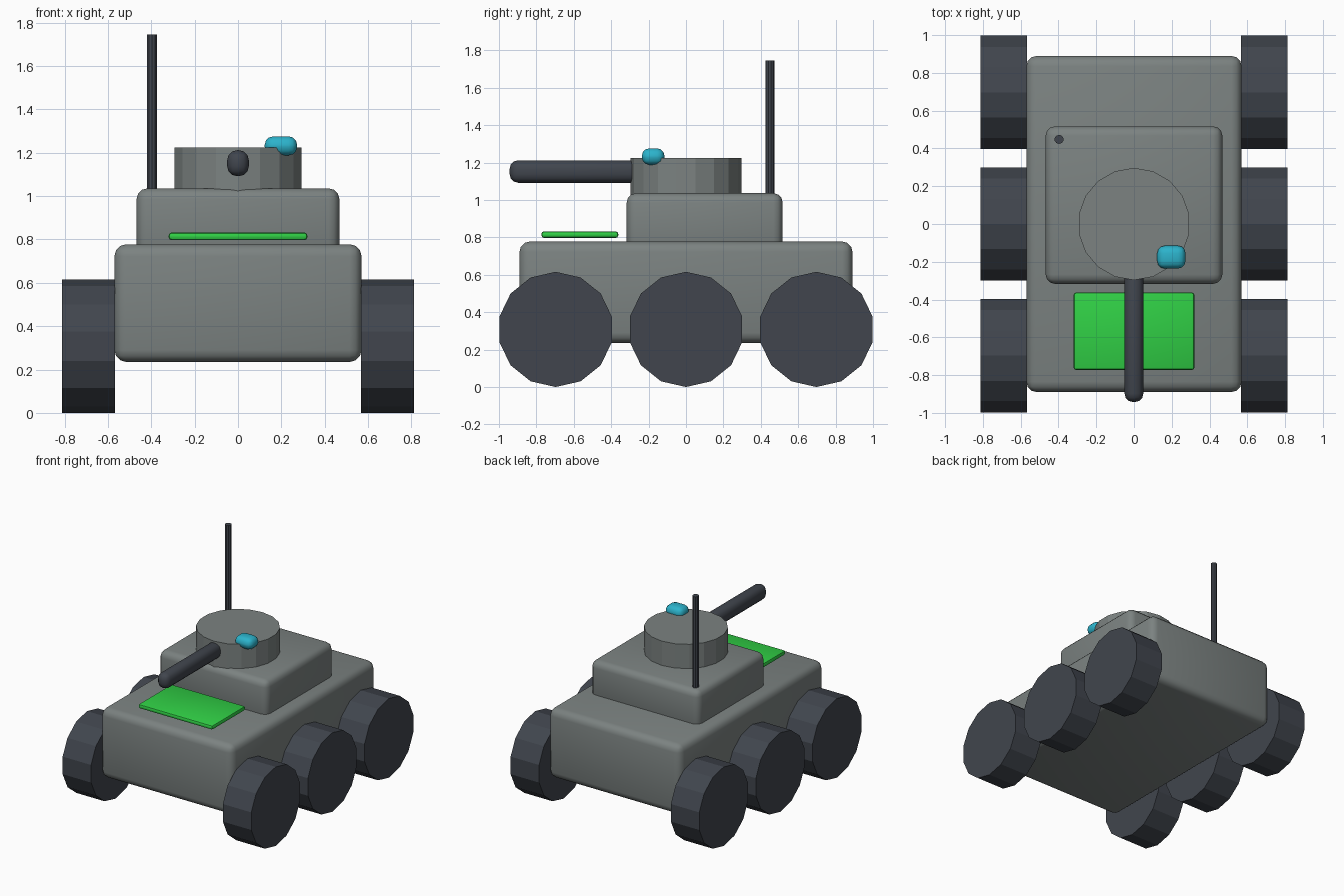
import bpy, bmesh, math
from mathutils import Matrix

if "Cube" in bpy.data.objects:
    bpy.data.objects.remove(bpy.data.objects["Cube"])


def material(name, rgb):
    m = bpy.data.materials.new(name)
    m.diffuse_color = (*rgb, 1.0)
    m.use_nodes = True
    m.node_tree.nodes["Principled BSDF"].inputs["Base Color"].default_value = m.diffuse_color
    return m


armour = material("armour_grey", (0.20, 0.225, 0.22))
dark = material("dark_rubber", (0.052, 0.060, 0.075))
green = material("panel_green", (0.03, 0.63, 0.06))
cyan = material("sensor_cyan", (0.025, 0.45, 0.60))


def finish(bm, name, mat, smooth):
    mesh = bpy.data.meshes.new(name)
    bm.normal_update()
    bm.to_mesh(mesh)
    bm.free()
    mesh.materials.append(mat)
    for p in mesh.polygons:
        p.use_smooth = smooth
    ob = bpy.data.objects.new(name, mesh)
    bpy.context.collection.objects.link(ob)
    return ob


def rounded_box(name, lo, hi, bevel, segments, mat):
    """Box between two corners with rounded edges."""
    size = [b - a for a, b in zip(lo, hi)]
    centre = [(a + b) / 2 for a, b in zip(lo, hi)]
    bm = bmesh.new()
    bmesh.ops.create_cube(bm, size=1.0, matrix=Matrix.Translation(centre) @ Matrix.Diagonal((*size, 1)))
    bmesh.ops.bevel(bm, geom=bm.edges[:], offset=bevel, segments=segments,
                    profile=0.5, affect='EDGES')
    ob = finish(bm, name, mat, True)
    bpy.ops.object.select_all(action='DESELECT')
    ob.select_set(True)
    bpy.context.view_layer.objects.active = ob
    bpy.ops.object.shade_smooth_by_angle(angle=math.radians(35))
    return ob


def cylinder(name, centre, radius, depth, sides, mat, rot=Matrix.Identity(4)):
    """Flat-sided capped cylinder."""
    bm = bmesh.new()
    bmesh.ops.create_cone(bm, cap_ends=True, segments=sides, radius1=radius, radius2=radius,
                          depth=depth, matrix=Matrix.Translation(centre) @ rot)
    return finish(bm, name, mat, False)


# Hull and raised upper deck
rounded_box("hull", (-0.57, -0.89, 0.235), (0.57, 0.89, 0.778), 0.055, 3, armour)
rounded_box("upper_deck", (-0.468, -0.317, 0.70), (0.468, 0.517, 1.036), 0.05, 3, armour)

# Turret, gun barrel and sensor
cylinder("turret", (0, 0, 1.1125), 0.297, 0.225, 18, armour)
rounded_box("gun_barrel", (-0.05, -0.943, 1.092), (0.05, -0.22, 1.212), 0.046, 3, dark)
rounded_box("sensor", (0.123, -0.236, 1.188), (0.273, -0.115, 1.276), 0.04, 3, cyan)

# Front panel hovering above the hull
rounded_box("front_panel", (-0.32, -0.773, 0.797), (0.32, -0.362, 0.832), 0.014, 2, green)

# Antenna
cylinder("antenna", (-0.397, 0.448, 1.3725), 0.024, 0.745, 10, dark)

# Six wheels with a corner pointing straight down
axle = Matrix.Rotation(math.pi / 2, 4, 'Y')
# the first corner lies on x or y depending on the cone start, so pick it from the mesh
probe = bmesh.new()
bmesh.ops.create_cone(probe, cap_ends=True, segments=14, radius1=1, radius2=1, depth=1)
probe.verts.ensure_lookup_table()
first = probe.verts[0].co
spin = Matrix.Rotation(-math.atan2(first.y, first.x), 4, 'Z')
probe.free()
for side, sx in (("left", -1), ("right", 1)):
    for place, y in (("front", -0.697), ("middle", 0.0), ("rear", 0.697)):
        cylinder(f"wheel_{place}_{side}", (sx * 0.69, y, 0.308), 0.308, 0.245, 14, dark, axle @ spin)
